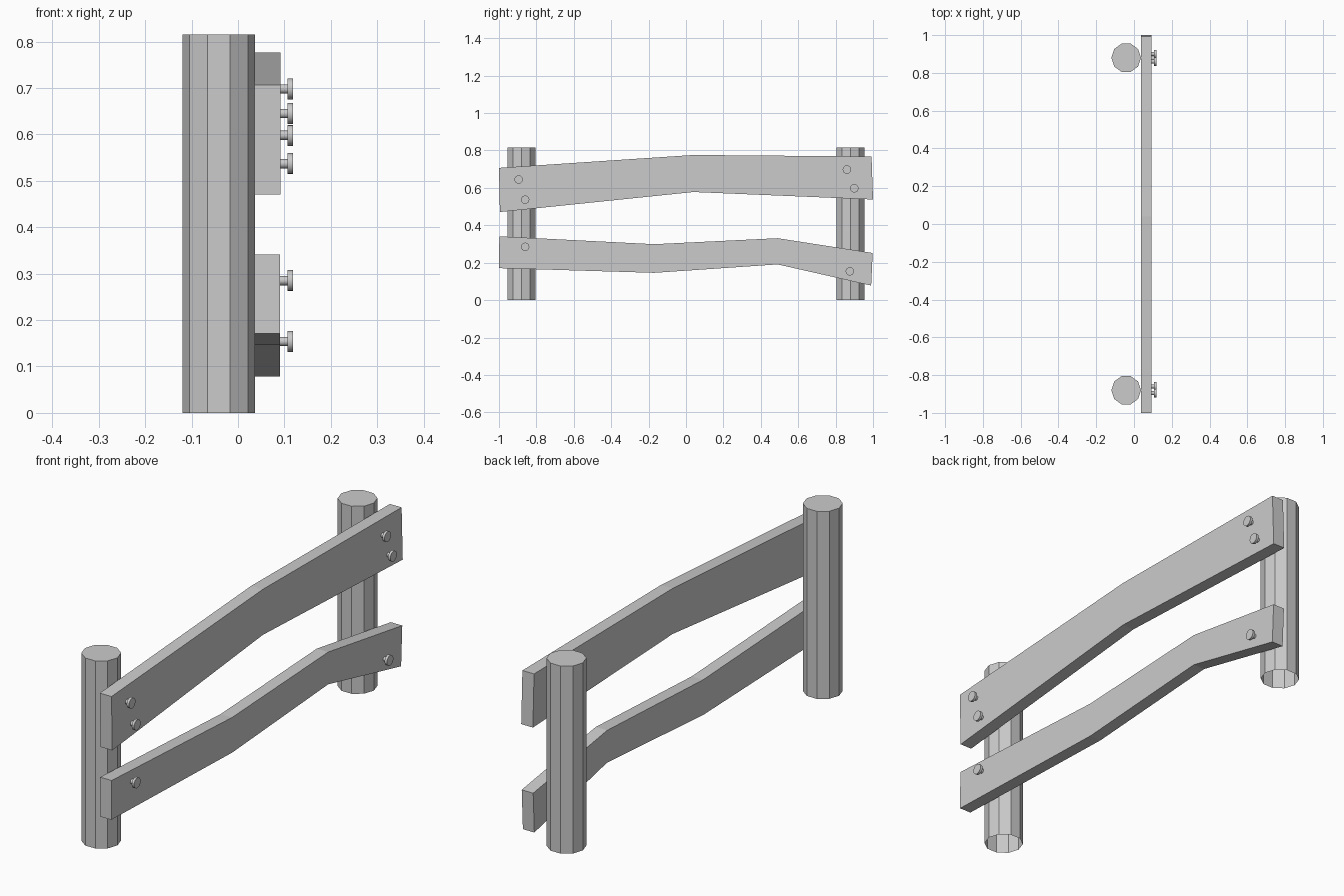
import bpy
import bmesh
import math
from mathutils import Matrix, Vector

cube = bpy.data.objects.get("Cube")
if cube:
    bpy.data.objects.remove(cube, do_unlink=True)

# One plain grey for everything
grey = bpy.data.materials.new("light_grey")
grey.use_nodes = True
colour = (0.6, 0.6, 0.6, 1)
grey.diffuse_color = colour
grey.node_tree.nodes["Principled BSDF"].inputs["Base Color"].default_value = colour


def finish(name, bm):
    """Turn a bmesh into a named object with the grey material."""
    mesh = bpy.data.meshes.new(name)
    bm.to_mesh(mesh)
    bm.free()
    mesh.materials.append(grey)
    obj = bpy.data.objects.new(name, mesh)
    bpy.context.collection.objects.link(obj)
    return obj


def add_cylinder(bm, sides, radius, depth, matrix):
    bmesh.ops.create_cone(bm, cap_ends=True, segments=sides, radius1=radius,
                          radius2=radius, depth=depth, matrix=matrix)


# Ten-sided posts, open underneath
POST_H = 0.815
SIDES = 10


def make_post(name, y):
    bm = bmesh.new()
    rings = []
    for z in (0, POST_H):
        ring = []
        for i in range(SIDES):
            a = math.tau * i / SIDES
            ring.append(bm.verts.new((-0.0415 + 0.0785 * math.cos(a),
                                      y + 0.0785 * math.sin(a), z)))
        rings.append(ring)
    low, high = rings
    for i in range(SIDES):
        j = (i + 1) % SIDES
        bm.faces.new((low[i], low[j], high[j], high[i]))
    bm.faces.new(high)
    return finish(name, bm)


make_post("front_post", -0.88)
make_post("back_post", 0.88)


# Bent rails: each section is (y top, z top, y bottom, z bottom)
def make_rail(name, sections, x_in, x_out):
    bm = bmesh.new()
    loops = []
    for yt, zt, yb, zb in sections:
        corners = ((x_in, yb, zb), (x_out, yb, zb), (x_out, yt, zt), (x_in, yt, zt))
        loops.append([bm.verts.new(c) for c in corners])
    for a, b in zip(loops, loops[1:]):
        for i in range(4):
            j = (i + 1) % 4
            bm.faces.new((a[i], a[j], b[j], b[i]))
    bm.faces.new(loops[0])
    bm.faces.new(loops[-1])
    bmesh.ops.recalc_face_normals(bm, faces=bm.faces)
    return finish(name, bm)


make_rail("upper_rail", [(-1, 0.707, -0.995, 0.471), (0.04, 0.776, 0.04, 0.578),
                         (0.992, 0.768, 1, 0.538)], 0.036, 0.092)
make_rail("lower_rail", [(-0.998, 0.341, -1, 0.171), (-0.17, 0.299, -0.17, 0.146),
                         (0.49, 0.331, 0.49, 0.191), (0.998, 0.252, 0.99, 0.078)],
          0.036, 0.091)


# Bolts: thin shank with a flat round head
def make_bolt(name, y, z):
    bm = bmesh.new()
    turn = Matrix.Rotation(math.pi / 2, 4, "Y")
    for radius, x0, x1 in ((0.01, 0.085, 0.108), (0.0225, 0.107, 0.118)):
        place = Matrix.Translation(Vector(((x0 + x1) / 2, y, z)))
        add_cylinder(bm, 16, radius, x1 - x0, place @ turn)
    obj = finish(name, bm)
    bpy.ops.object.select_all(action="DESELECT")
    obj.select_set(True)
    bpy.context.view_layer.objects.active = obj
    bpy.ops.object.shade_smooth_by_angle(angle=math.radians(40))


bolts = {
    "upper_front_bolt_high": (-0.895, 0.645),
    "upper_front_bolt_low": (-0.86, 0.537),
    "upper_back_bolt_high": (0.86, 0.698),
    "upper_back_bolt_low": (0.90, 0.598),
    "lower_front_bolt": (-0.86, 0.285),
    "lower_back_bolt": (0.876, 0.154),
}
for name, (y, z) in bolts.items():
    make_bolt(name, y, z)
